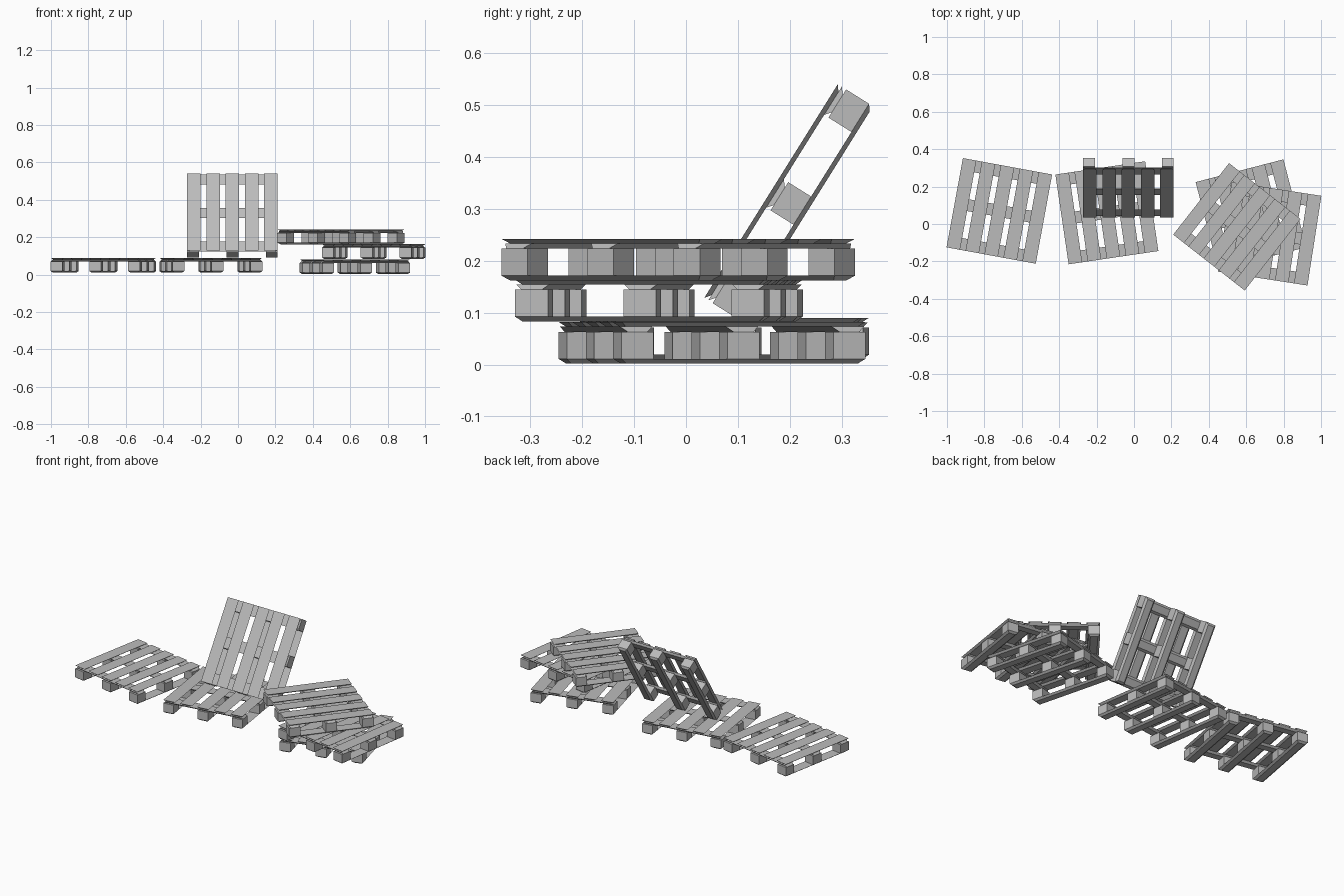
import bpy, bmesh
from math import radians
from mathutils import Euler

if "Cube" in bpy.data.objects:
    bpy.data.objects.remove(bpy.data.objects["Cube"], do_unlink=True)

wood = bpy.data.materials.new("weathered_grey")
wood.use_nodes = True
GREY = (0.5, 0.5, 0.5, 1)
wood.diffuse_color = GREY
wood.node_tree.nodes["Principled BSDF"].inputs["Base Color"].default_value = GREY

# Pallet proportions
SIZE = 0.485
SLAT = 0.073
BLOCK = 0.064
Z_BLOCK, Z_STRINGER, Z_DECK, Z_TOP = 0.009, 0.061, 0.071, 0.08
BEVEL = 0.012
EDGE = (SIZE - BLOCK) / 2
ROWS = (-EDGE, 0, EDGE)


def add_board(bm, x, y, low, high, w, d, low_inset=(0, 0), high_inset=(0, 0)):
    """Box between two heights, with its lower or upper face drawn in."""
    for v in bmesh.ops.create_cube(bm, size=1)["verts"]:
        ix, iy = high_inset if v.co.z > 0 else low_inset
        v.co.x = x + v.co.x * (w - 2 * ix)
        v.co.y = y + v.co.y * (d - 2 * iy)
        v.co.z = high if v.co.z > 0 else low


def mesh_from(name, fill):
    bm = bmesh.new()
    fill(bm)
    mesh = bpy.data.meshes.new(name)
    bm.to_mesh(mesh)
    bm.free()
    mesh.materials.append(wood)
    return mesh


# Top deck: five slats with chamfered undersides
def deck(bm):
    pitch = (SIZE - SLAT) / 4
    for i in range(-2, 3):
        add_board(bm, i * pitch, 0, Z_DECK, Z_TOP, SLAT, SIZE, low_inset=(BEVEL, BEVEL))


# Cross boards between the deck and the blocks
def stringers(bm):
    for y in ROWS:
        add_board(bm, 0, y, Z_STRINGER, Z_DECK, SIZE, BLOCK,
                  low_inset=(0, BEVEL), high_inset=(BEVEL, 0))


# Nine spacer blocks
def blocks(bm):
    for x in ROWS:
        for y in ROWS:
            add_board(bm, x, y, Z_BLOCK, Z_STRINGER, BLOCK, BLOCK)


# Three bottom runners, parallel to the slats
def runners(bm):
    for x in ROWS:
        add_board(bm, x, 0, 0, Z_BLOCK, BLOCK, SIZE, low_inset=(BEVEL, BEVEL))


parts = {"deck_slats": mesh_from("deck_slats", deck),
         "stringers": mesh_from("stringers", stringers),
         "blocks": mesh_from("blocks", blocks),
         "runners": mesh_from("runners", runners)}


def place_pallet(name, location, turn, tilt=0):
    for part, mesh in parts.items():
        ob = bpy.data.objects.new(f"{name}_{part}", mesh)
        ob.location = location
        ob.rotation_euler = Euler((radians(tilt), 0, radians(turn)))
        bpy.context.collection.objects.link(ob)


place_pallet("right_pallet", (-0.72, 0.07, 0.01), -10.4)
place_pallet("middle_pallet", (-0.145, 0.06, 0.01), 8.4)
place_pallet("leaning_pallet", (-0.03, 0.2315, 0.2915), 0, 58)
place_pallet("stack_bottom_pallet", (0.625, 0.05, 0.002), 14.5)
place_pallet("stack_middle_pallet", (0.725, -0.052, 0.083), -8.8)
place_pallet("stack_top_pallet", (0.55, -0.015, 0.162), -38)
